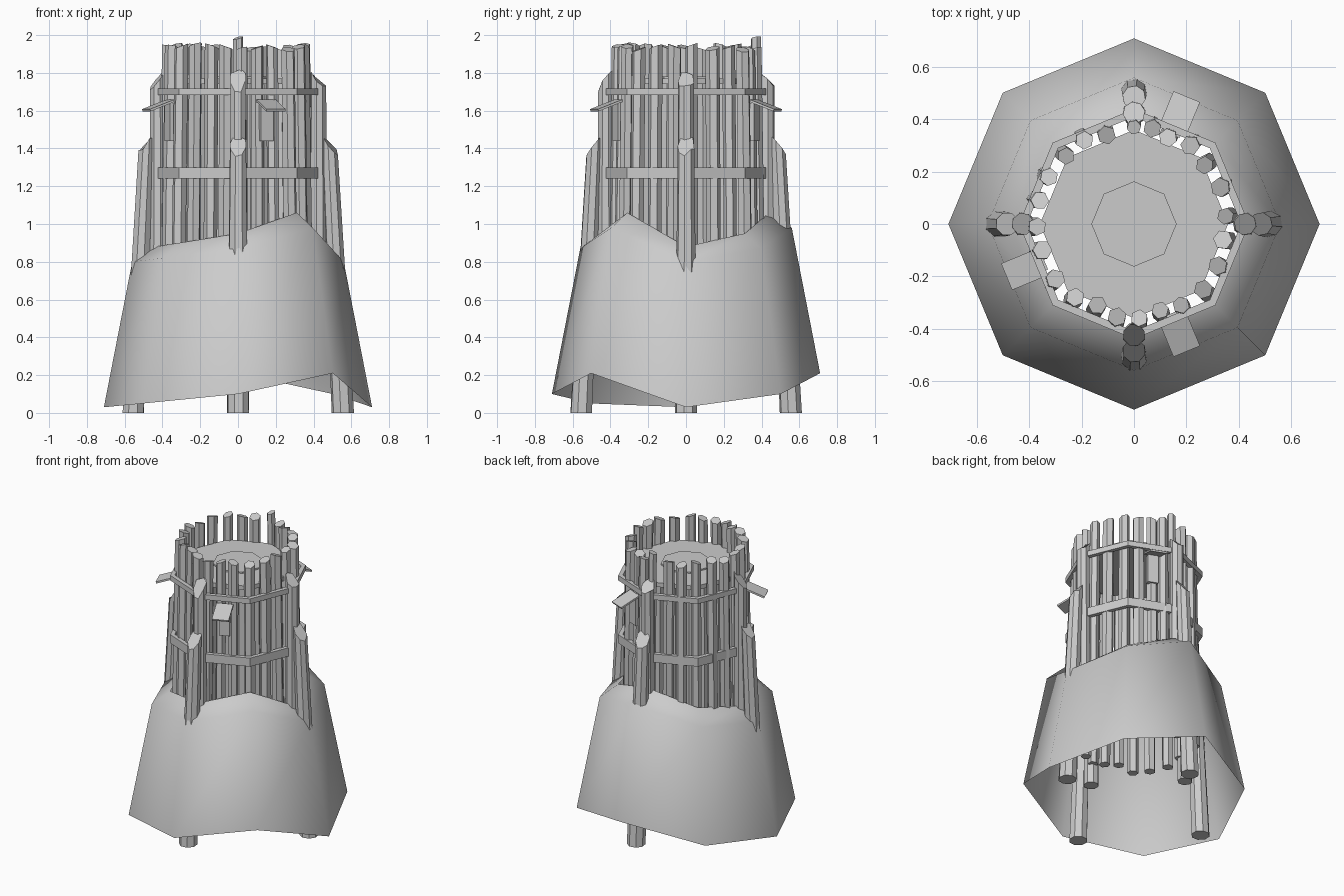
import bpy, bmesh, random
from math import sin, cos, pi, radians
from mathutils import Vector, Matrix

if "Cube" in bpy.data.objects:
    bpy.data.objects.remove(bpy.data.objects["Cube"])

random.seed(4)


def make(name, bm, smooth=None):
    me = bpy.data.meshes.new(name)
    bmesh.ops.recalc_face_normals(bm, faces=bm.faces)
    bm.to_mesh(me)
    bm.free()
    ob = bpy.data.objects.new(name, me)
    bpy.context.collection.objects.link(ob)
    if smooth:
        bpy.context.view_layer.objects.active = ob
        ob.select_set(True)
        bpy.ops.object.shade_smooth_by_angle(angle=radians(smooth))
        ob.select_set(False)
    return ob


def polar(r, a, z):
    return Vector((r * cos(a), r * sin(a), z))


def log(bm, p0, p1, r0, r1, sides, cut, slope, jag=0.0):
    """Tapered log whose top is cut on a slant rising towards angle cut."""
    spin = random.uniform(0, pi)
    rings = []
    for p, r, s in ((p0, r0, 0), (p1, r1, slope)):
        ring = []
        for i in range(sides):
            a = spin + 2 * pi * i / sides
            z = s * cos(a - cut) * r + (random.uniform(-jag, jag) if s else 0)
            ring.append(bm.verts.new(p + polar(r, a, z)))
        rings.append(ring)
    for i in range(sides):
        j = (i + 1) % sides
        bm.faces.new((rings[0][i], rings[0][j], rings[1][j], rings[1][i]))
    bm.faces.new(rings[0][::-1])
    bm.faces.new(rings[1])


# cloth or earth skirt: open sheet, wavy height, octagonal
lift = [0.03, 0.10, 0.21, 0.10, 0.03, 0.05, 0.10, 0.21]
bm = bmesh.new()
rings = [[bm.verts.new(polar(r, i * pi / 4, lift[i] + h)) for i in range(8)]
         for r, h in ((0.71, 0), (0.56, 0.77), (0.44, 0.85))]
for lo, hi in zip(rings, rings[1:]):
    for i in range(8):
        j = (i + 1) % 8
        bm.faces.new((lo[i], lo[j], hi[j], hi[i]))
make("skirt", bm, 60)

# palisade stakes: plan positions counter to the grid, then uneven heights
plan = [(0, .37), (.07, .365), (.13, .33), (.215, .30), (.27, .225), (.33, .14),
        (.35, .03), (.34, -.06), (.32, -.16), (.265, -.25), (.18, -.31), (.10, -.33),
        (.02, -.36), (-.065, -.355), (-.14, -.31), (-.225, -.28), (-.30, -.21),
        (-.35, -.10), (-.37, -.01), (-.36, .09), (-.325, .18), (-.26, .26),
        (-.19, .32), (-.105, .34)]
bm = bmesh.new()
for k, (x, y) in enumerate(plan):
    top = 1.985 if k == 0 else random.uniform(1.92, 1.95)
    r = 0.028 if k == 0 else random.uniform(0.032, 0.038)
    foot = Vector((x * 1.06, y * 1.06, random.uniform(0.47, 0.52)))
    log(bm, foot, Vector((x, y, top)), r, r, 6, random.uniform(0, 2 * pi), 0.35)
make("palisade_stakes", bm, 30)

# four corner supports, each a long leaning log and an upper log
for q, side in enumerate(("right", "back", "left", "front")):
    a = q * pi / 2
    bm = bmesh.new()
    log(bm, polar(0.555, a, 0), polar(0.485, a, 1.42), 0.06, 0.045, 8, a + pi, 1.0, 0.02)
    make(side + "_lower_post", bm, 30)
    bm = bmesh.new()
    log(bm, polar(0.425, a, 0.35), polar(0.425, a, 1.76), 0.048, 0.043, 8, a + pi, 1.1, 0.02)
    make(side + "_upper_post", bm, 30)

# octagonal binding bands
for name, z, h in (("lower_band", 1.27, 0.06), ("upper_band", 1.70, 0.036)):
    bm = bmesh.new()
    prof = ((0.41, -h / 2), (0.44, -h / 2), (0.44, h / 2), (0.41, h / 2))
    loops = [[bm.verts.new(polar(r, i * pi / 4, z + d)) for r, d in prof] for i in range(8)]
    for i in range(8):
        A, B = loops[i], loops[(i + 1) % 8]
        for k in range(4):
            m = (k + 1) % 4
            bm.faces.new((A[k], B[k], B[m], A[m]))
    make(name, bm)

# upper floor with hatch
for name, r, z, d in (("floor", 0.36, 1.755, 0.03), ("floor_hatch", 0.163, 1.772, 0.016)):
    bm = bmesh.new()
    bmesh.ops.create_cone(bm, cap_ends=True, segments=8, radius1=r, radius2=r, depth=d,
                          matrix=Matrix.Translation((0, 0, z)))
    ang = min((v.co.to_2d().angle_signed(Vector((1, 0))) % (pi / 4) for v in bm.verts))
    if 0.01 < ang < pi / 4 - 0.01:
        bmesh.ops.rotate(bm, verts=bm.verts, matrix=Matrix.Rotation(pi / 8, 3, "Z"))
    make(name, bm)

# window shutters with raised flaps on three faces
for side, deg in (("front", -67.5), ("back", 67.5), ("left", 202.5)):
    turn = Matrix.Rotation(radians(deg), 4, "Z")
    for name, loc, size, tilt in (("window", (0.388, 0, 1.54), (0.035, 0.07, 0.20), 0),
                                  ("flap", (0.455, 0, 1.628), (0.15, 0.11, 0.012), 20)):
        bm = bmesh.new()
        bmesh.ops.create_cube(bm, size=1, matrix=turn @ Matrix.Translation(loc)
                              @ Matrix.Rotation(radians(tilt), 4, "Y")
                              @ Matrix.Diagonal((*size, 1)))
        make(side + "_" + name, bm)
